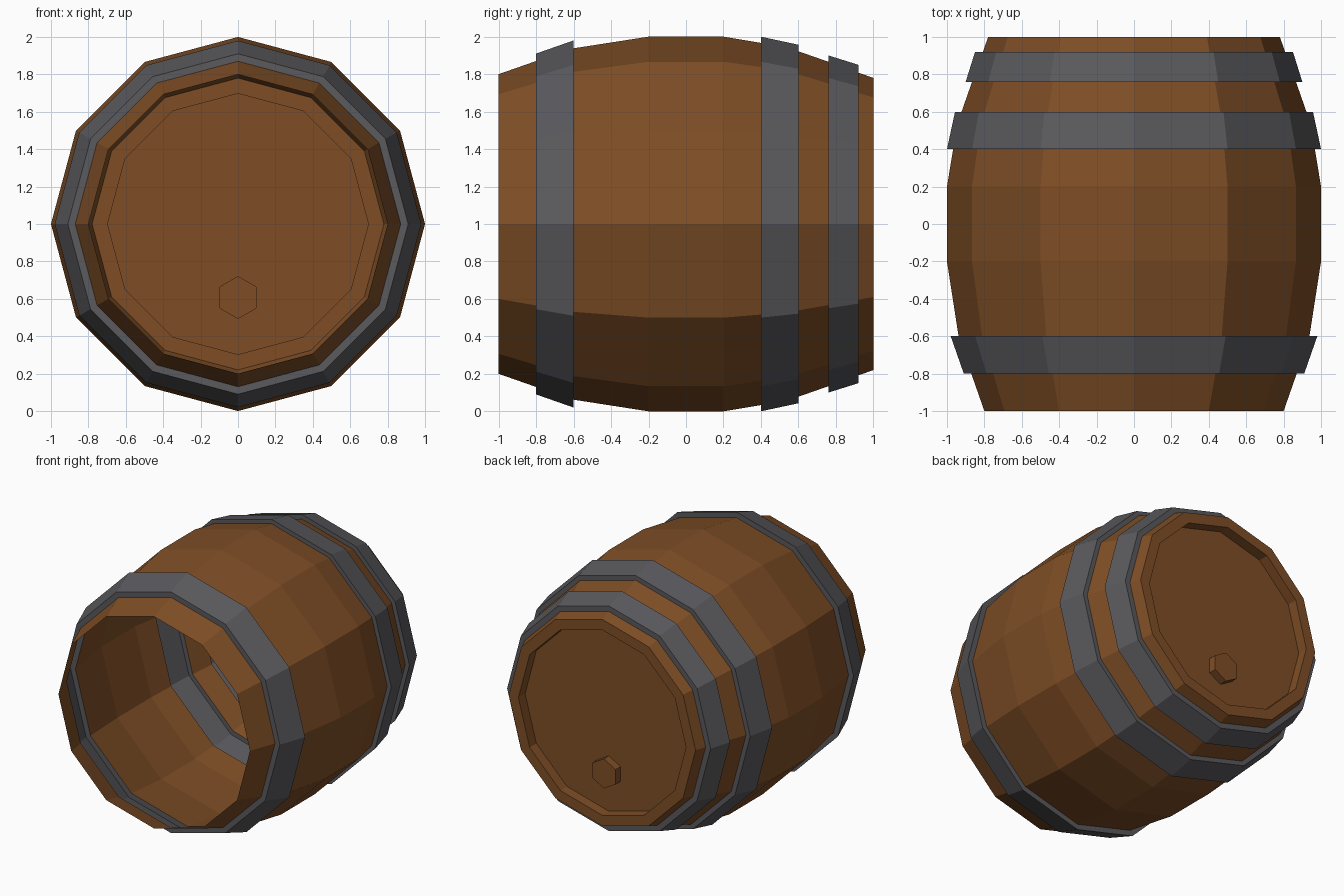
import bpy, bmesh, math

if "Cube" in bpy.data.objects:
    bpy.data.objects.remove(bpy.data.objects["Cube"])

def material(name, rgb):
    m = bpy.data.materials.new(name)
    m.diffuse_color = (*rgb, 1)
    m.use_nodes = True
    m.node_tree.nodes["Principled BSDF"].inputs["Base Color"].default_value = m.diffuse_color
    return m

wood = material("brown_wood", (0.21, 0.076, 0.019))
iron = material("dark_iron", (0.103, 0.103, 0.112))

def ring(bm, y, r, sides, cz, turn=0.0):
    return [bm.verts.new((r * math.cos(turn + 2 * math.pi * i / sides), y,
                          cz + r * math.sin(turn + 2 * math.pi * i / sides)))
            for i in range(sides)]

def lathe(bm, profile, sides=12, cz=1.0, turn=0.0):
    """Sweep a (y, radius) profile round the y axis; returns the rings."""
    rings = [ring(bm, y, r, sides, cz, turn) for y, r in profile]
    for a, b in zip(rings, rings[1:]):
        for i in range(sides):
            k = (i + 1) % sides
            bm.faces.new((a[i], b[i], b[k], a[k]))
    return rings

def finish(name, bm, mat):
    me = bpy.data.meshes.new(name)
    bm.to_mesh(me)
    bm.free()
    me.materials.append(mat)
    ob = bpy.data.objects.new(name, me)
    bpy.context.collection.objects.link(ob)

RECESS = 0.92   # y of the barrel head
HEAD_R = 0.70

# Wooden staves: thin shell, left open at the front, interrupted by the hoops
bm = bmesh.new()
for part in ([(-1, 0.8), (-0.8, 0.87)],
             [(-0.6, 0.938), (-0.2, 1.0), (0.2, 1.0), (0.4, 0.967)],
             [(0.6, 0.922), (0.76, 0.866)],
             [(0.92, 0.808), (1.0, 0.78), (1.0, HEAD_R), (RECESS, HEAD_R)]):
    lathe(bm, part)
finish("staves", bm, wood)

# Iron hoops: raised bands, hollow on the inside
for name, part in (
        ("front_hoop", [(-0.8, 0.87), (-0.8, 0.91), (-0.6, 0.98), (-0.6, 0.938)]),
        ("middle_hoop", [(0.4, 0.967), (0.4, 1.0), (0.6, 0.957), (0.6, 0.922)]),
        ("back_hoop", [(0.76, 0.866), (0.76, 0.9), (0.92, 0.85), (0.92, 0.808)])):
    bm = bmesh.new()
    lathe(bm, part)
    finish(name, bm, iron)

# Recessed head with a hexagonal opening
BUNG = dict(sides=6, cz=0.607, turn=math.pi / 6)
bm = bmesh.new()
edges = []
for loop in (ring(bm, RECESS, HEAD_R, 12, 1.0), ring(bm, RECESS, 0.112, **BUNG)):
    edges += [bm.edges.new((loop[i - 1], loop[i])) for i in range(len(loop))]
bmesh.ops.triangle_fill(bm, edges=edges, use_beauty=True, normal=(0, 1, 0))
for f in bm.faces:
    f.normal_update()
    if f.normal.y < 0:
        f.normal_flip()
finish("barrel_head", bm, wood)

# Bung pushed out of the head
bm = bmesh.new()
rings = lathe(bm, [(RECESS, 0.112), (RECESS + 0.06, 0.112)], **BUNG)
cap = bm.faces.new(rings[-1])
cap.normal_update()
if cap.normal.y < 0:
    cap.normal_flip()
finish("bung", bm, wood)
